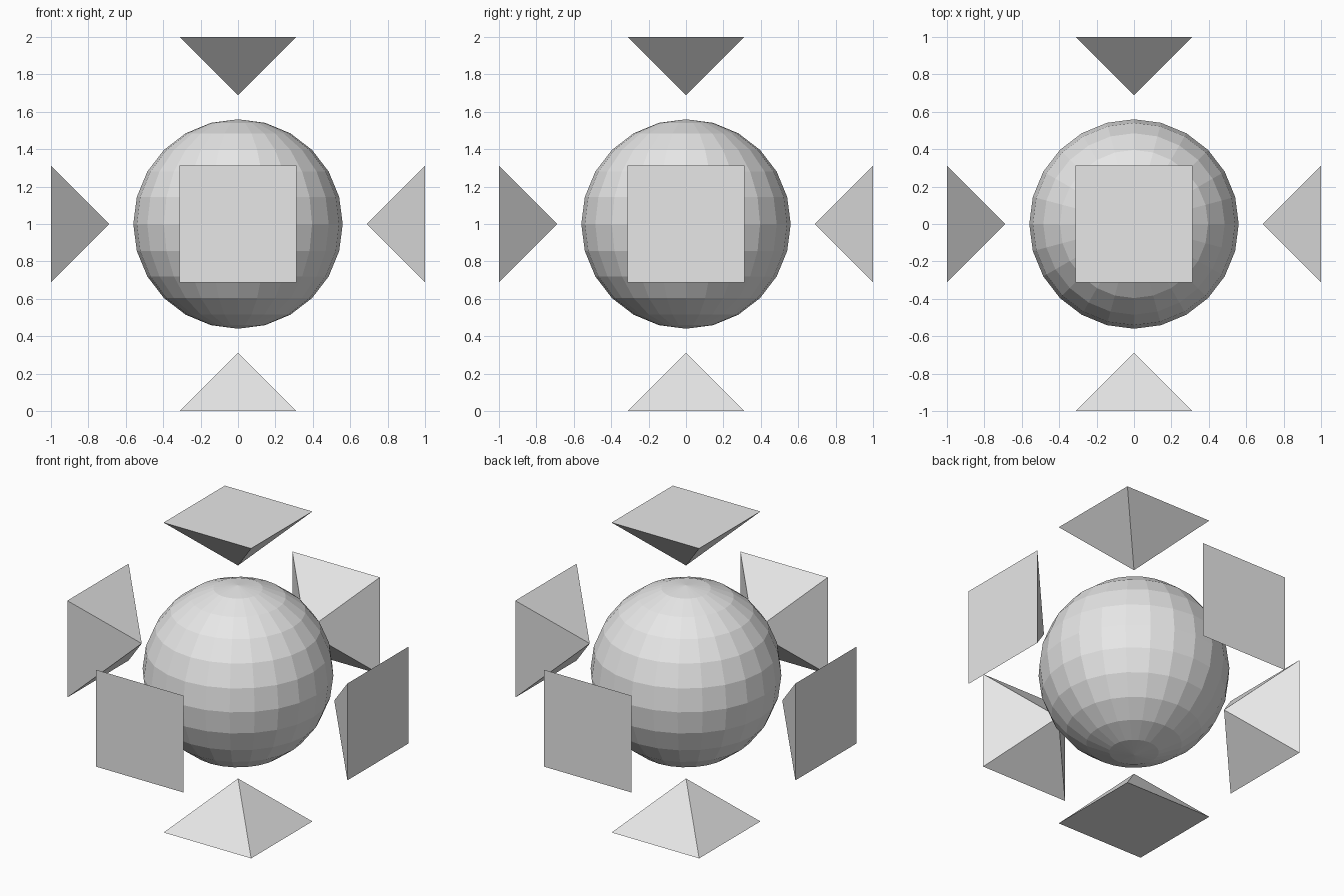
import bpy
import bmesh
from math import pi, sqrt
from mathutils import Matrix, Vector

cube = bpy.data.objects.get("Cube")
if cube:
    bpy.data.objects.remove(cube, do_unlink=True)

CENTRE = Vector((0, 0, 1))
SPHERE_RADIUS = 0.56
HALF_BASE = 0.3125      # half the side of a pyramid base, also its height

grey = bpy.data.materials.new("plain_grey")
grey.use_nodes = True
colour = (0.8, 0.8, 0.8, 1)
grey.diffuse_color = colour
grey.node_tree.nodes["Principled BSDF"].inputs["Base Color"].default_value = colour


def add_object(name, bm):
    mesh = bpy.data.meshes.new(name)
    bm.to_mesh(mesh)
    bm.free()
    mesh.materials.append(grey)
    obj = bpy.data.objects.new(name, mesh)
    obj.location = CENTRE
    bpy.context.scene.collection.objects.link(obj)


# Faceted central sphere
bm = bmesh.new()
bmesh.ops.create_uvsphere(bm, u_segments=24, v_segments=12, radius=SPHERE_RADIUS)
add_object("central_sphere", bm)


# Square pyramid whose tip points at the sphere and whose base faces outward
def add_pyramid(name, direction):
    bm = bmesh.new()
    turn = Vector((0, 0, -1)).rotation_difference(Vector(direction)).to_matrix().to_4x4()
    place = (turn @ Matrix.Translation((0, 0, -1 + HALF_BASE / 2))
             @ Matrix.Rotation(pi / 4, 4, "Z"))
    bmesh.ops.create_cone(bm, cap_ends=True, segments=4, radius1=HALF_BASE * sqrt(2),
                          radius2=0, depth=HALF_BASE, matrix=place)
    bmesh.ops.remove_doubles(bm, verts=bm.verts, dist=0.0001)
    bmesh.ops.recalc_face_normals(bm, faces=bm.faces)
    add_object(name, bm)


# One pyramid on each side of the sphere
for name, direction in {
    "top_pyramid": (0, 0, 1),
    "bottom_pyramid": (0, 0, -1),
    "left_pyramid": (1, 0, 0),
    "right_pyramid": (-1, 0, 0),
    "front_pyramid": (0, -1, 0),
    "back_pyramid": (0, 1, 0),
}.items():
    add_pyramid(name, direction)
